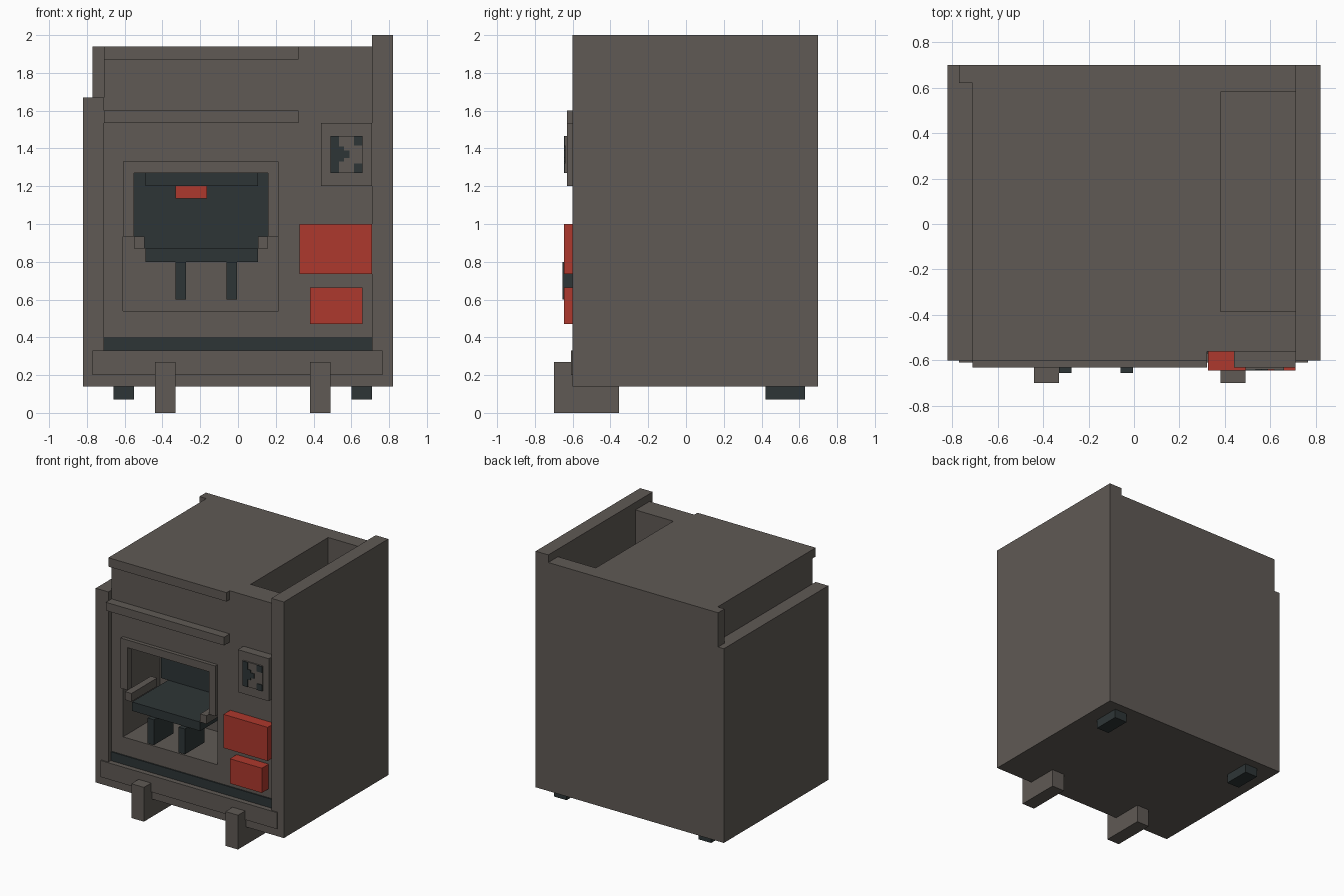
import bpy
import bmesh

cube = bpy.data.objects.get("Cube")
if cube:
    bpy.data.objects.remove(cube, do_unlink=True)


def material(name, rgb):
    m = bpy.data.materials.new(name)
    m.use_nodes = True
    m.diffuse_color = (*rgb, 1)
    m.node_tree.nodes["Principled BSDF"].inputs["Base Color"].default_value = (*rgb, 1)
    return m


GREY = material("warm_grey", (0.115, 0.101, 0.09))
DARK = material("dark_slate", (0.027, 0.036, 0.037))
RED = material("red", (0.42, 0.04, 0.026))


def part(name, mat, *boxes):
    """One object from boxes, each given as x range, y range, z range."""
    bm = bmesh.new()
    for spans in boxes:
        verts = bmesh.ops.create_cube(bm, size=1)["verts"]
        for v in verts:
            for axis, (lo, hi) in enumerate(spans):
                v.co[axis] = hi if v.co[axis] > 0 else lo
    mesh = bpy.data.meshes.new(name)
    bm.to_mesh(mesh)
    bm.free()
    mesh.materials.append(mat)
    ob = bpy.data.objects.new(name, mesh)
    bpy.context.collection.objects.link(ob)
    return ob


INNER = (-0.71, 0.71)
FRONT, BACK = -0.56, 0.62

# Outer shell
part("tall_side_panel", GREY, ((0.71, 0.82), (-0.6, 0.7), (0.14, 2.0)))
part("short_side_panel", GREY, ((-0.82, -0.71), (-0.6, 0.7), (0.14, 1.67)))
part("back_panel", GREY, ((-0.77, 0.71), (BACK, 0.7), (0.14, 1.94)))
part("base", GREY, (INNER, (-0.6, BACK), (0.14, 0.33)))

# Cabinet walls around the front alcove
part("alcove_floor", GREY, (INNER, (FRONT, BACK), (0.33, 0.54)))
part("alcove_back", GREY, (INNER, (-0.1, BACK), (0.54, 1.33)))
part("alcove_sides", GREY,
     ((-0.71, -0.61), (FRONT, -0.1), (0.54, 1.33)),
     ((0.215, 0.71), (FRONT, -0.1), (0.54, 1.33)))

# Upper cabinet with an open bin beside the tall panel
part("upper_cabinet", GREY,
     ((-0.71, 0.38), (FRONT, BACK), (1.33, 1.94)),
     ((0.38, 0.71), (FRONT, -0.385), (1.33, 1.94)),
     ((0.38, 0.71), (0.58, BACK), (1.33, 1.94)))

# Front trims
part("top_trim", GREY, ((-0.71, 0.32), (-0.6, FRONT), (1.87, 1.94)))
part("middle_trim", GREY, ((-0.71, 0.32), (-0.63, FRONT), (1.535, 1.6)))
part("bottom_trim", GREY, ((-0.77, 0.765), (-0.61, -0.6), (0.2, 0.33)))
part("dark_strip", DARK, (INNER, (-0.57, FRONT), (0.33, 0.4)))

# Frame around the alcove
part("alcove_frame", GREY,
     ((-0.61, 0.215), (-0.59, -0.54), (1.27, 1.33)),
     ((-0.61, -0.55), (-0.59, -0.54), (0.935, 1.27)),
     ((0.16, 0.215), (-0.59, -0.54), (0.935, 1.27)))

# Seat inside the alcove
part("seat", DARK, ((-0.49, 0.105), (-0.62, -0.17), (0.8, 0.87)))
part("backrest", DARK, ((-0.55, 0.16), (-0.17, -0.1), (0.87, 1.27)))
part("headrest", DARK, ((-0.49, 0.105), (-0.2, -0.17), (1.2, 1.27)))
part("backrest_badge", RED, ((-0.33, -0.165), (-0.19, -0.17), (1.135, 1.2)))
for side, x in (("right", -0.33), ("left", -0.06)):
    part(side + "_seat_leg", DARK, ((x, x + 0.055), (-0.655, -0.41), (0.6, 0.8)))
for side, x in (("right", -0.55), ("left", 0.105)):
    part(side + "_armrest", GREY, ((x, x + 0.055), (-0.62, -0.3), (0.87, 0.935)))

# Display with a raised pixel sign
part("display_box", GREY, ((0.44, 0.71), (-0.63, FRONT), (1.2, 1.535)))
part("display_plate", GREY, ((0.49, 0.66), (-0.64, -0.63), (1.27, 1.465)))
SIGN_Y = (-0.645, -0.638)
part("display_sign", DARK,
     ((0.49, 0.535), SIGN_Y, (1.27, 1.465)),
     ((0.535, 0.56), SIGN_Y, (1.33, 1.41)),
     ((0.56, 0.59), SIGN_Y, (1.35, 1.39)),
     ((0.615, 0.66), SIGN_Y, (1.415, 1.465)),
     ((0.615, 0.66), SIGN_Y, (1.27, 1.32)))

# Red boxes on the front
part("upper_red_box", RED, ((0.325, 0.71), (-0.645, FRONT), (0.735, 1.0)))
part("lower_red_box", RED, ((0.38, 0.66), (-0.645, FRONT), (0.47, 0.665)))

# Feet
for side, x in (("right", -0.44), ("left", 0.38)):
    part(side + "_front_foot", GREY,
         ((x, x + 0.11), (-0.7, -0.355), (0, 0.14)),
         ((x, x + 0.11), (-0.7, -0.6), (0.14, 0.27)))
for side, x in (("right", -0.66), ("left", 0.6)):
    part(side + "_back_foot", DARK, ((x, x + 0.11), (0.42, 0.63), (0.07, 0.14)))
